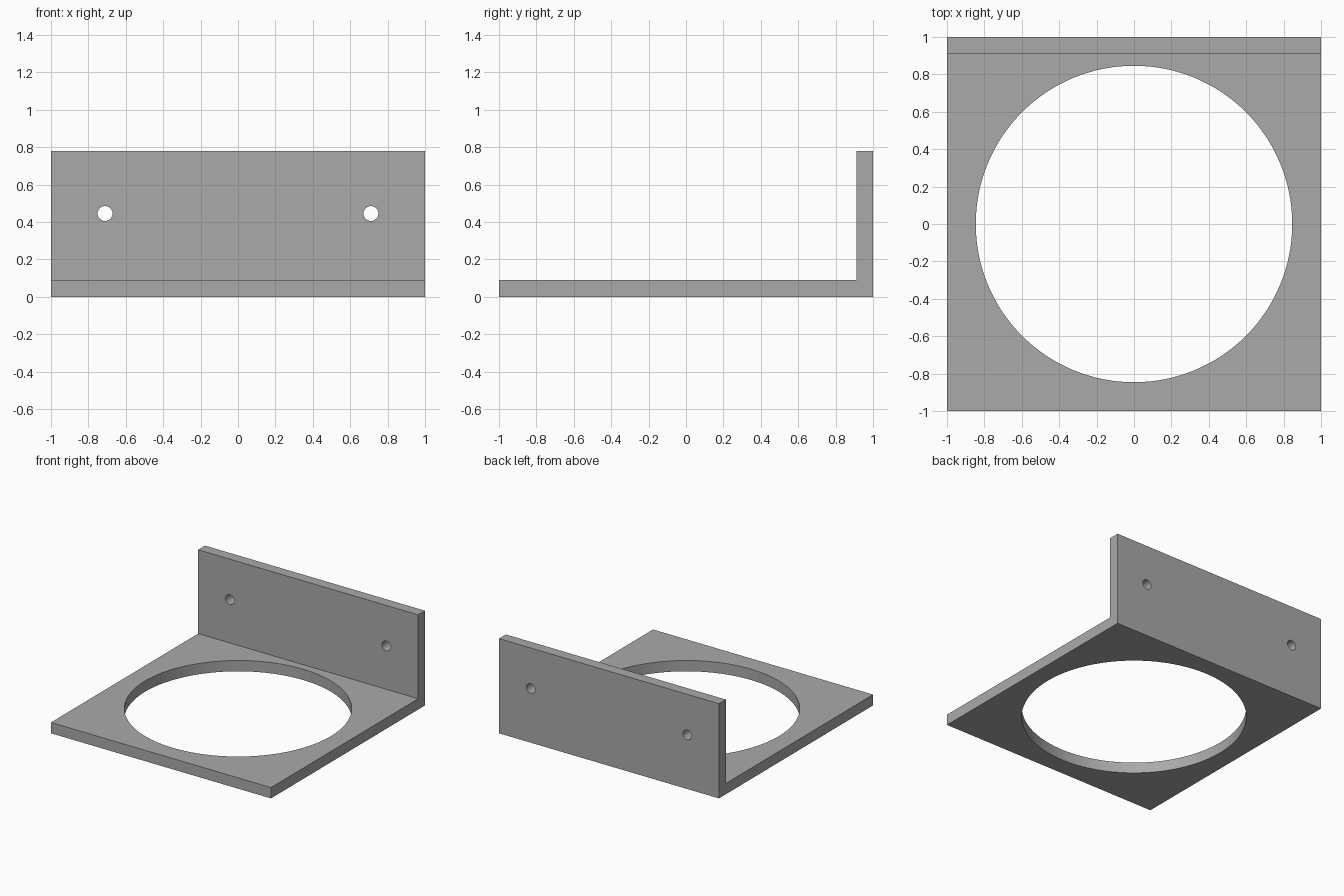
import bpy
import bmesh
import math

cube = bpy.data.objects.get("Cube")
if cube:
    bpy.data.objects.remove(cube, do_unlink=True)

WIDTH = 2.0
HEIGHT = 0.778
THICK = 0.089
RING_RADIUS = 0.846
SCREW_RADIUS = 0.04
SCREW_X, SCREW_Z = 0.711, 0.445
HALF = WIDTH / 2

# Single grey material
grey = bpy.data.materials.new("mid grey")
grey.use_nodes = True
colour = (0.4, 0.4, 0.4, 1)
grey.diffuse_color = colour
grey.node_tree.nodes["Principled BSDF"].inputs["Base Color"].default_value = colour

# L-shaped side profile (y, z), extruded across the width
profile = [(-HALF, 0), (HALF, 0), (HALF, HEIGHT), (HALF - THICK, HEIGHT),
           (HALF - THICK, THICK), (-HALF, THICK)]
bm = bmesh.new()
side = bm.faces.new([bm.verts.new((-HALF, y, z)) for y, z in profile])
extruded = bmesh.ops.extrude_face_region(bm, geom=[side])
moved = [v for v in extruded["geom"] if isinstance(v, bmesh.types.BMVert)]
bmesh.ops.translate(bm, vec=(WIDTH, 0, 0), verts=moved)
bmesh.ops.recalc_face_normals(bm, faces=bm.faces)
mesh = bpy.data.meshes.new("angle_bracket")
bm.to_mesh(mesh)
bm.free()
mesh.materials.append(grey)
bracket = bpy.data.objects.new("angle_bracket", mesh)
bpy.context.collection.objects.link(bracket)


def drill(name, radius, location, rotation, sides):
    """Cut a round through-hole in the bracket, then discard the cutter."""
    bpy.ops.mesh.primitive_cylinder_add(vertices=sides, radius=radius, depth=THICK * 3,
                                        location=location, rotation=rotation)
    cutter = bpy.context.object
    cutter.name = name
    cutter.hide_render = True
    cutter.data.materials.append(grey)
    mod = bracket.modifiers.new(name, 'BOOLEAN')
    mod.operation = 'DIFFERENCE'
    mod.solver = 'EXACT'
    mod.object = cutter
    bpy.ops.object.select_all(action='DESELECT')
    bracket.select_set(True)
    bpy.context.view_layer.objects.active = bracket
    bpy.ops.object.modifier_apply(modifier=mod.name)
    bpy.data.objects.remove(cutter, do_unlink=True)


# Large opening in the base, two screw holes in the back plate
drill("base_opening_cutter", RING_RADIUS, (0, 0, THICK / 2), (0, 0, 0), 128)
for label, sign in (("left", 1), ("right", -1)):
    drill(label + "_screw_hole_cutter", SCREW_RADIUS,
          (sign * SCREW_X, HALF - THICK / 2, SCREW_Z), (math.pi / 2, 0, 0), 32)

bpy.ops.object.shade_smooth_by_angle(angle=math.radians(30))
